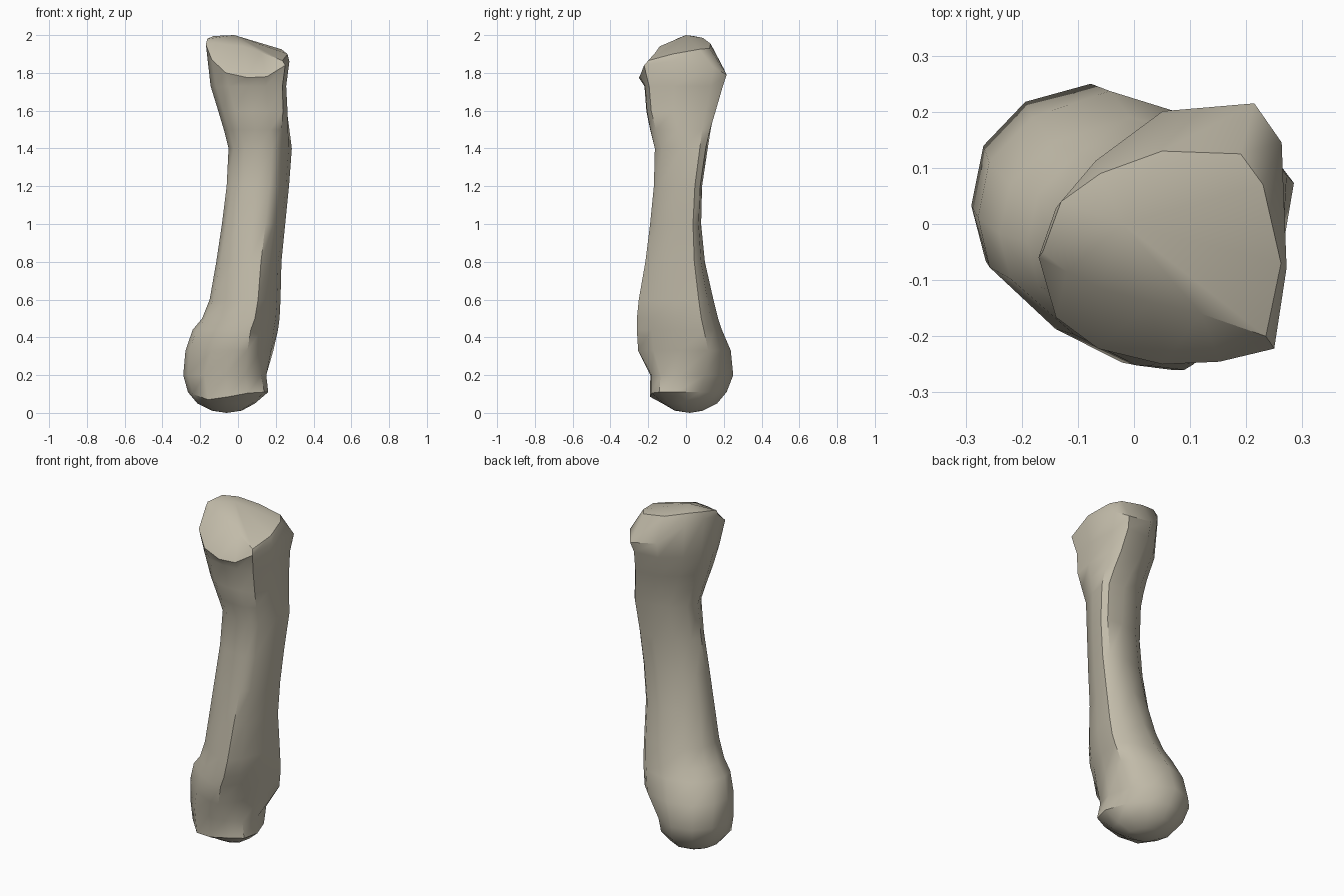
import bpy
import bmesh
from math import radians

default_cube = bpy.data.objects.get("Cube")
if default_cube:
    bpy.data.objects.remove(default_cube, do_unlink=True)

# Bone material
bone_colour = (0.54, 0.5, 0.4, 1)
bone = bpy.data.materials.new("pale bone")
bone.use_nodes = True
bone.diffuse_color = bone_colour
shader = bone.node_tree.nodes["Principled BSDF"]
shader.inputs["Base Color"].default_value = bone_colour
shader.inputs["Roughness"].default_value = 0.8

# Outlines inside a unit square, counter-clockwise from the -x side
head_outline = [(0, .5), (.06, .27), (.25, .08), (.5, 0), (.75, .02), (.95, .12),
                (1, .35), (.9, .65), (.74, .87), (.48, 1), (.22, .93), (.05, .75)]
flare_outline = [(0, .55), (.04, .38), (.3, .15), (.55, .02), (.68, 0), (.81, .18),
                 (.95, .48), (1, .78), (.87, .9), (.5, 1), (.2, .9), (.04, .74)]
shaft_outline = [(0, .45), (.08, .2), (.25, .06), (.47, 0), (.69, 0), (.82, .12),
                 (.95, .5), (1, .85), (.93, .96), (.65, 1), (.3, .9), (.07, .68)]
neck_outline = [(0, .41), (.07, .18), (.24, .06), (.5, 0), (.73, .01), (.95, .06),
                (1, .37), (.98, .85), (.87, 1), (.5, .97), (.23, .78), (.07, .6)]

# Heights where each outline applies; between them the outlines blend
outline_keys = [(0, head_outline), (.18, head_outline), (.36, flare_outline),
                (1.1, shaft_outline), (1.4, shaft_outline), (1.64, neck_outline),
                (2, neck_outline)]

# Bone sections: height, x range, y range
sections = [
    (.012, -.14, .02, -.06, .09),
    (.05, -.215, .09, -.125, .165),
    (.11, -.265, .16, -.19, .215),
    (.2, -.29, .152, -.19, .25),
    (.33, -.278, .195, -.255, .237),
    (.44, -.24, .212, -.26, .19),
    (.5, -.19, .22, -.26, .17),
    (.6, -.15, .225, -.25, .145),
    (.8, -.115, .23, -.215, .1),
    (1, -.085, .25, -.19, .08),
    (1.2, -.06, .27, -.17, .085),
    (1.4, -.05, .285, -.165, .115),
    (1.5, -.075, .275, -.19, .135),
    (1.6, -.105, .265, -.21, .16),
    (1.73, -.145, .255, -.22, .195),
]


def outline_at(z):
    """Blend the two outlines nearest to a height."""
    for (low, a), (high, b) in zip(outline_keys, outline_keys[1:]):
        if low <= z <= high:
            t = (z - low) / (high - low)
            return [(p[0] + (q[0] - p[0]) * t, p[1] + (q[1] - p[1]) * t)
                    for p, q in zip(a, b)]


def fit(outline, x_min, x_max, y_min, y_max):
    """Stretch a unit outline to the given ranges."""
    return [(x_min + (x_max - x_min) * u, y_min + (y_max - y_min) * v)
            for u, v in outline]


def bridge(bm, lower, upper):
    count = len(lower)
    for i in range(count):
        j = (i + 1) % count
        bm.faces.new((lower[i], lower[j], upper[j], upper[i]))


def cap(bm, ring, centre):
    """Close a ring with a fan around a centre point."""
    tip = bm.verts.new(centre)
    for a, b in zip(ring, ring[1:] + ring[:1]):
        bm.faces.new((a, b, tip))


bm = bmesh.new()

# Rounded lower head, flare and shaft
rings = [[bm.verts.new((x, y, z)) for x, y in fit(outline_at(z), *ranges)]
         for z, *ranges in sections]

# Front lip of the lower head dips towards -x
for vert, dip in zip(rings[2][1:5], (.01, .04, .025, .005)):
    vert.co.z -= dip

# Lip of the upper joint, low at the front and back
rim = fit(neck_outline, -.17, .272, -.25, .215)
rim_heights = [1.95, 1.87, 1.8, 1.775, 1.78, 1.84, 1.86, 1.83, 1.79, 1.82, 1.92, 1.95]
rings.append([bm.verts.new((x, y, z)) for (x, y), z in zip(rim, rim_heights)])

# Edge of the upper joint surface, sloping down towards +x
plateau = [(-.163, -.05, 1.98), (-.12, -.085, 1.96), (-.06, -.115, 1.95),
           (.03, -.14, 1.94), (.12, -.16, 1.91), (.235, -.2, 1.865),
           (.262, -.07, 1.9), (.23, .07, 1.925), (.19, .125, 1.93),
           (.05, .13, 1.955), (-.06, .09, 1.985), (-.13, .04, 1.995)]
rings.append([bm.verts.new(point) for point in plateau])

for lower, upper in zip(rings, rings[1:]):
    bridge(bm, lower, upper)

# Close both ends as shallow domes
cap(bm, rings[0], (-.06, .02, 0))
cap(bm, rings[-1], (-.02, 0, 2))
bmesh.ops.recalc_face_normals(bm, faces=bm.faces)

mesh = bpy.data.meshes.new("long_bone")
bm.to_mesh(mesh)
bm.free()
mesh.materials.append(bone)
long_bone = bpy.data.objects.new("long_bone", mesh)
bpy.context.collection.objects.link(long_bone)

# Smooth the rounded areas and keep the joint edges crisp
bpy.ops.object.select_all(action="DESELECT")
long_bone.select_set(True)
bpy.context.view_layer.objects.active = long_bone
bpy.ops.object.shade_smooth_by_angle(angle=radians(40))
